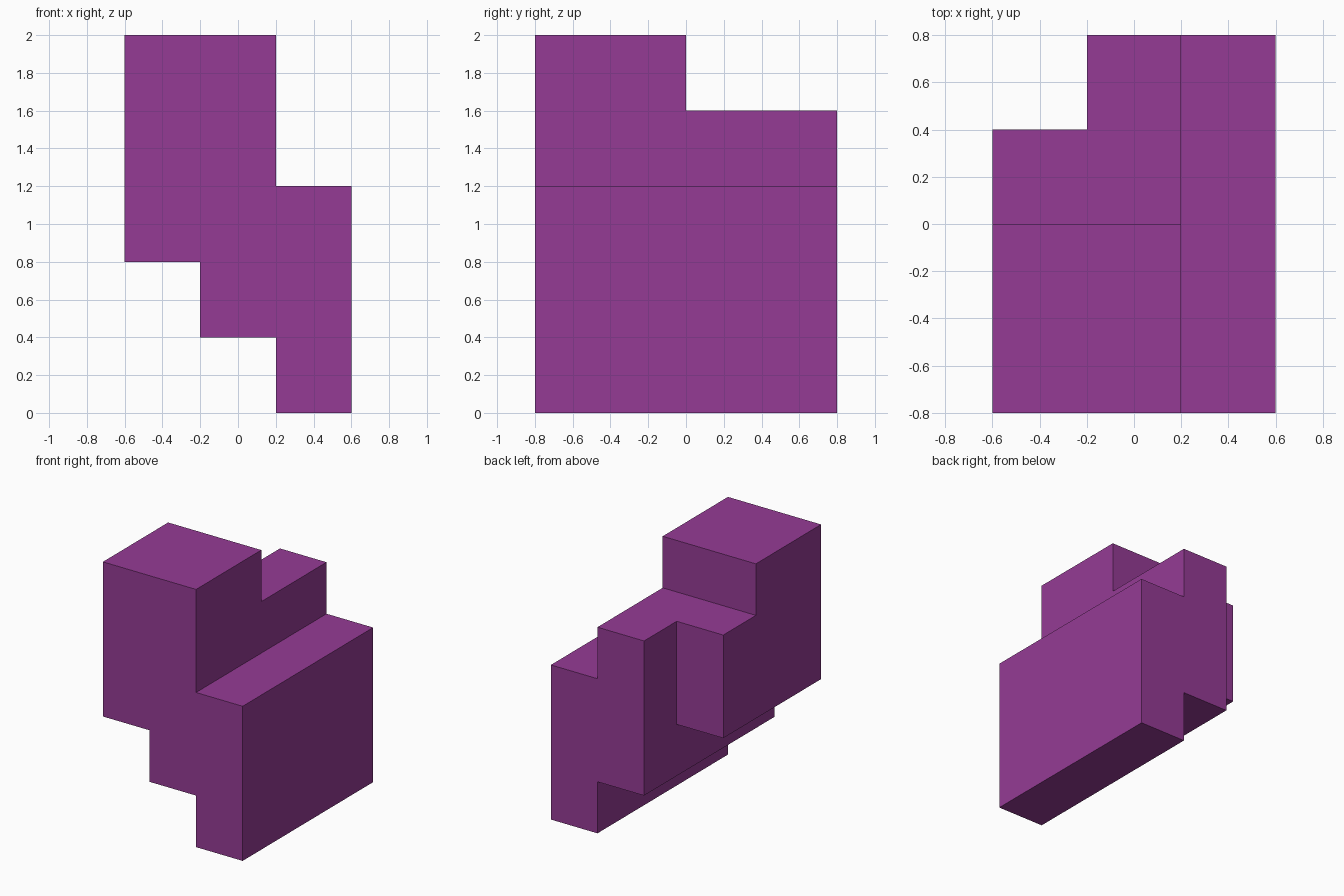
import bpy, bmesh

if "Cube" in bpy.data.objects:
    bpy.data.objects.remove(bpy.data.objects["Cube"])

CELL = 0.4

# purple finish
purple = bpy.data.materials.new("purple")
purple.diffuse_color = (0.30, 0.044, 0.30, 1)
purple.use_nodes = True
purple.node_tree.nodes["Principled BSDF"].inputs["Base Color"].default_value = purple.diffuse_color

# block spans in cells: x range, y range, z range
spans = [
    ((0, 1), (0, 3), (2, 4)),   # short left slab
    ((1, 2), (0, 4), (1, 4)),   # middle slab
    ((2, 3), (0, 4), (0, 3)),   # low right slab
    ((0, 2), (0, 2), (4, 5)),   # raised front block
]
cells = {(x, y, z) for xs, ys, zs in spans
         for x in range(*xs) for y in range(*ys) for z in range(*zs)}

# outer skin: one square wherever a filled cell meets an empty one
bm = bmesh.new()
for cell in cells:
    for axis in range(3):
        u, v = (axis + 1) % 3, (axis + 2) % 3
        for side in (0, 1):
            neighbour = list(cell)
            neighbour[axis] += 2 * side - 1
            if tuple(neighbour) in cells:
                continue
            corners = []
            for du, dv in ((0, 0), (1, 0), (1, 1), (0, 1)):
                p = list(cell)
                p[axis] += side
                p[u] += du
                p[v] += dv
                corners.append(bm.verts.new((p[0] * CELL - 0.6, p[1] * CELL - 0.8, p[2] * CELL)))
            bm.faces.new(corners if side else corners[::-1])

# weld the squares and merge coplanar ones into clean flat faces
bmesh.ops.remove_doubles(bm, verts=bm.verts, dist=0.001)
bmesh.ops.dissolve_limit(bm, angle_limit=0.01, verts=bm.verts, edges=bm.edges)
bmesh.ops.recalc_face_normals(bm, faces=bm.faces)

mesh = bpy.data.meshes.new("stepped_block")
bm.to_mesh(mesh)
bm.free()
mesh.materials.append(purple)
bpy.context.collection.objects.link(bpy.data.objects.new("stepped_block", mesh))
